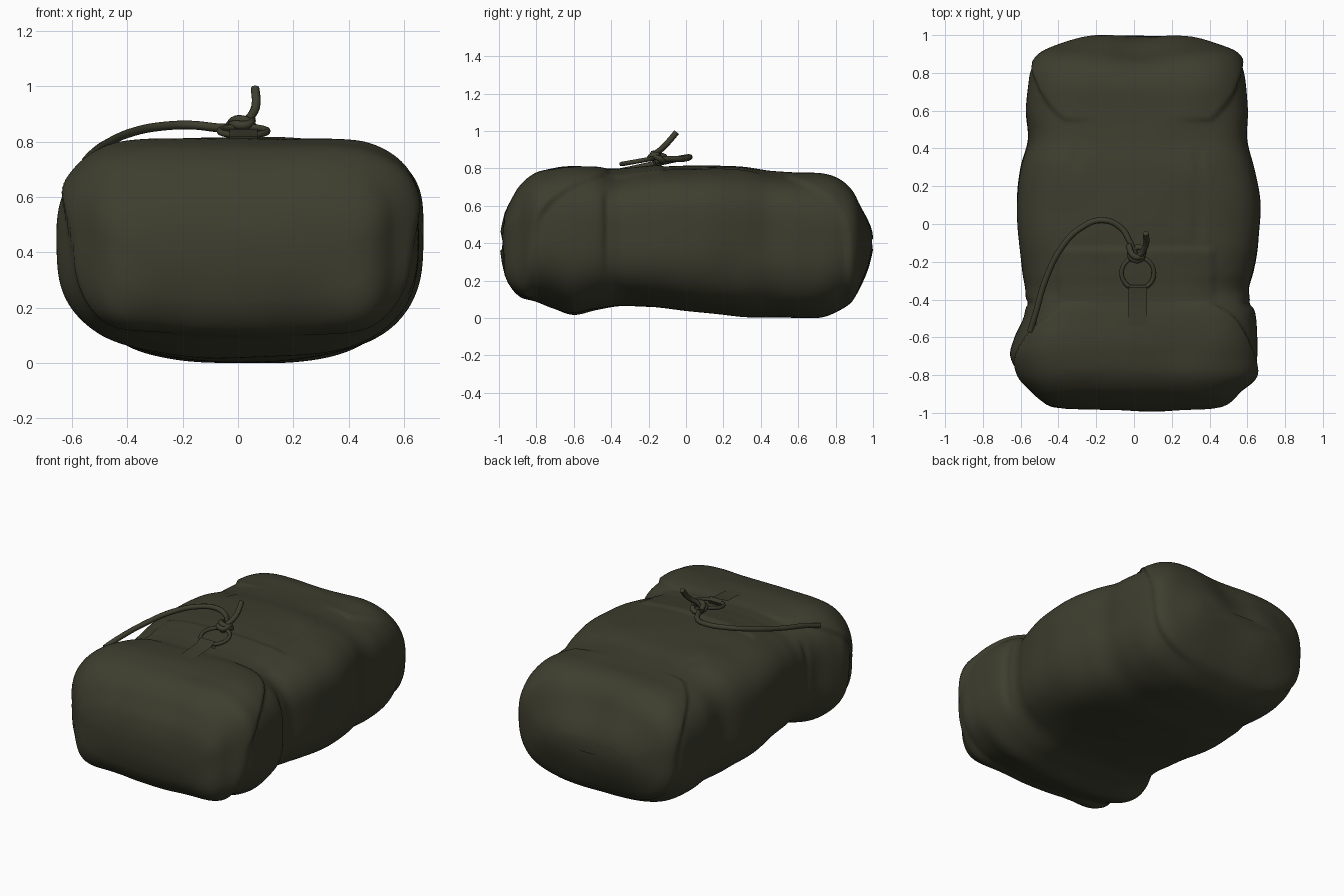
import bpy, bmesh, math
from mathutils import Vector, noise

if "Cube" in bpy.data.objects:
    bpy.data.objects.remove(bpy.data.objects["Cube"])

cloth = bpy.data.materials.new("dark olive canvas")
cloth.diffuse_color = (0.047, 0.047, 0.028, 1)
cloth.use_nodes = True
cloth.node_tree.nodes["Principled BSDF"].inputs["Base Color"].default_value = cloth.diffuse_color


def clamp(v):
    return max(0.0, min(1.0, v))


def step(v, w):
    t = clamp(v / w + 0.5)
    return t * t * (3 - 2 * t)


def finish(ob, angle=50):
    ob.data.materials.append(cloth)
    bpy.ops.object.select_all(action='DESELECT')
    ob.select_set(True)
    bpy.context.view_layer.objects.active = ob
    if ob.type == 'CURVE':
        bpy.ops.object.convert(target='MESH')
    bpy.ops.object.shade_smooth_by_angle(angle=math.radians(angle))


def mesh_object(name, bm):
    me = bpy.data.meshes.new(name)
    bm.to_mesh(me)
    bm.free()
    ob = bpy.data.objects.new(name, me)
    bpy.context.collection.objects.link(ob)
    finish(ob)
    return ob


def cord(name, pts, radius):
    cu = bpy.data.curves.new(name, 'CURVE')
    cu.dimensions = '3D'
    cu.bevel_depth = radius
    cu.bevel_resolution = 2
    cu.resolution_u = 6
    cu.use_fill_caps = True
    sp = cu.splines.new('BEZIER')
    sp.bezier_points.add(len(pts) - 1)
    for b, p in zip(sp.bezier_points, pts):
        b.co = p
        b.handle_left_type = b.handle_right_type = 'AUTO'
    ob = bpy.data.objects.new(name, cu)
    bpy.context.collection.objects.link(ob)
    finish(ob)


# Bag body: cross-sections along y (y, left x, right x, bottom z, top z)
SECT = [
    (-0.975, -0.36, 0.40, 0.36, 0.46), (-0.96, -0.44, 0.47, 0.23, 0.56),
    (-0.93, -0.48, 0.51, 0.16, 0.63), (-0.88, -0.53, 0.55, 0.11, 0.715),
    (-0.80, -0.61, 0.64, 0.09, 0.775), (-0.70, -0.66, 0.65, 0.05, 0.80),
    (-0.60, -0.635, 0.65, 0.02, 0.812), (-0.48, -0.58, 0.64, 0.045, 0.805),
    (-0.36, -0.57, 0.605, 0.063, 0.78), (-0.25, -0.59, 0.63, 0.06, 0.79),
    (-0.10, -0.61, 0.66, 0.05, 0.805), (0.10, -0.62, 0.67, 0.03, 0.81),
    (0.30, -0.60, 0.635, 0.01, 0.808), (0.45, -0.56, 0.60, 0.005, 0.785),
    (0.60, -0.57, 0.605, 0.0, 0.775), (0.73, -0.56, 0.595, 0.005, 0.775),
    (0.82, -0.545, 0.575, 0.04, 0.75), (0.89, -0.50, 0.54, 0.09, 0.69),
    (0.94, -0.42, 0.44, 0.18, 0.59), (0.97, -0.34, 0.36, 0.27, 0.50),
    (0.98, -0.27, 0.30, 0.36, 0.43)]


def catmull(i, t):
    p = [SECT[max(0, min(len(SECT) - 1, i + k))] for k in (-1, 0, 1, 2)]
    return [0.5 * (2 * b + (c - a) * t + (2 * a - 5 * b + 4 * c - d) * t * t
                   + (3 * b - a - 3 * c + d) * t ** 3) for a, b, c, d in zip(*p)]


N = 128
rows = []
for i in range(len(SECT) - 1):
    n = max(2, round((SECT[i + 1][0] - SECT[i][0]) / 0.014))
    rows += [catmull(i, k / n) for k in range(n)]
rows.append(list(SECT[-1]))

bm = bmesh.new()
rings = []
for y, xl, xr, zb, zt in rows:
    zm = zb + (zt - zb) * 0.52
    soft = clamp((y - 0.55) / 0.4)           # rounder corners toward the back
    ring = []
    for k in range(N):
        a = 2 * math.pi * k / N
        c, s = math.cos(a), math.sin(a)
        e = 2 / ((3.5 if s > 0 else 2.85) - (0.6 if s > 0 else 0.2) * soft)
        x = (xl + xr) / 2 + (xr - xl) / 2 * math.copysign(abs(c) ** e, c)
        z = zm + (zt - zm if s > 0 else zm - zb) * math.copysign(abs(s) ** e, s)
        ring.append(bm.verts.new((x, y, z)))
    rings.append(ring)
for a, b in zip(rings, rings[1:]):
    for k in range(N):
        bm.faces.new((a[k], a[(k + 1) % N], b[(k + 1) % N], b[k]))
bm.faces.new(rings[0][::-1])
bm.faces.new(rings[-1])
bmesh.ops.recalc_face_normals(bm, faces=bm.faces)
bm.normal_update()

# Stuffed lumps and dips (x, y, z, radius, height)
LUMPS = [(-0.46, -0.92, 0.15, 0.12, 0.035), (0.47, -0.92, 0.17, 0.12, 0.03),
         (0.08, -0.98, 0.40, 0.20, 0.02), (-0.17, 0.98, 0.42, 0.13, 0.02),
         (0.20, 0.98, 0.42, 0.13, 0.02), (0.02, 0.92, 0.64, 0.15, -0.035),
         (-0.64, -0.72, 0.70, 0.15, -0.02), (0.0, -0.2, 0.8, 0.3, 0.008)]

# Flap edges, lid pocket, creases and soft folds, pushed along the normals
for v in bm.verts:
    x, y, z = v.co
    side = clamp((abs(x) - 0.2) / 0.25)
    front = -0.82 + 0.40 * clamp((z - 0.25) / 0.52) ** 4
    back = 0.86 - 0.31 * clamp((z - 0.25) / 0.50) ** 4
    d = 0.018 * side * step(front - y, 0.02) * clamp((y + 1.0) / 0.1)
    d += 0.016 * side * step(y - back, 0.02) * clamp((1.0 - y) / 0.1)
    if z > 0.6:
        d += 0.010 * step(0.41 - abs(x - 0.01), 0.02) * step(-0.13 - y, 0.02) * step(y + 0.39, 0.08)
        for cx, y0 in ((0.345, -0.1), (-0.305, 0.28)):
            d -= 0.010 * math.exp(-((x - cx) / 0.012) ** 2) * step(y - y0, 0.1) * step(0.40 - y, 0.1)
    # seam between the front pouch and the main body
    d -= 0.012 * math.exp(-((y + 0.42) / 0.02) ** 2) * clamp((z - 0.2) / 0.2) * step(0.66 - z, 0.1)
    for lx, ly, lz, r, h in LUMPS:
        d += h * math.exp(-((x - lx) ** 2 + (y - ly) ** 2 + (z - lz) ** 2) / r ** 2)
    d += 0.008 * noise.noise(Vector((x * 4, y * 4, z * 4)))
    v.co += v.normal * d
for v in bm.verts:
    v.co.z = max(0.0, v.co.z)
    v.co.y = max(-1.0, min(1.0, v.co.y))
mesh_object("bag_body", bm)

# Strap holding the ring
bm = bmesh.new()
path = [(-0.56, 0.808), (-0.46, 0.818), (-0.38, 0.822), (-0.335, 0.845), (-0.322, 0.825), (-0.34, 0.79)]
prev = None
for y, z in path:
    cur = [bm.verts.new((x, y, z)) for x in (-0.03, 0.07)]
    if prev:
        bm.faces.new((prev[0], prev[1], cur[1], cur[0]))
    prev = cur
bmesh.ops.solidify(bm, geom=bm.faces[:], thickness=0.012)
bmesh.ops.recalc_face_normals(bm, faces=bm.faces)
mesh_object("ring_strap", bm)

# Ring
bpy.ops.mesh.primitive_torus_add(major_radius=0.086, minor_radius=0.012, major_segments=32,
                                 minor_segments=8, location=(0.02, -0.26, 0.838),
                                 rotation=(math.radians(10), 0, 0))
ring_ob = bpy.context.object
ring_ob.name = "ring"
finish(ring_ob)

# Cord from the side seam to the ring, knotted, with a free tail
cord("cord", [(-0.55, -0.57, 0.73), (-0.52, -0.47, 0.76), (-0.47, -0.30, 0.795), (-0.38, -0.12, 0.835),
              (-0.28, -0.02, 0.855), (-0.17, 0.02, 0.86), (-0.07, -0.02, 0.85), (-0.02, -0.10, 0.85),
              (0.01, -0.17, 0.835)], 0.016)
cord("cord_tail", [(0.00, -0.18, 0.85), (0.03, -0.165, 0.875), (0.055, -0.13, 0.905),
                   (0.065, -0.10, 0.935), (0.062, -0.05, 0.993)], 0.016)
cord("knot", [(-0.03, -0.11, 0.86), (0.0, -0.17, 0.88), (0.04, -0.17, 0.87), (0.045, -0.13, 0.845),
              (0.0, -0.13, 0.84), (-0.02, -0.17, 0.86), (0.03, -0.19, 0.86), (0.05, -0.14, 0.88)], 0.016)
